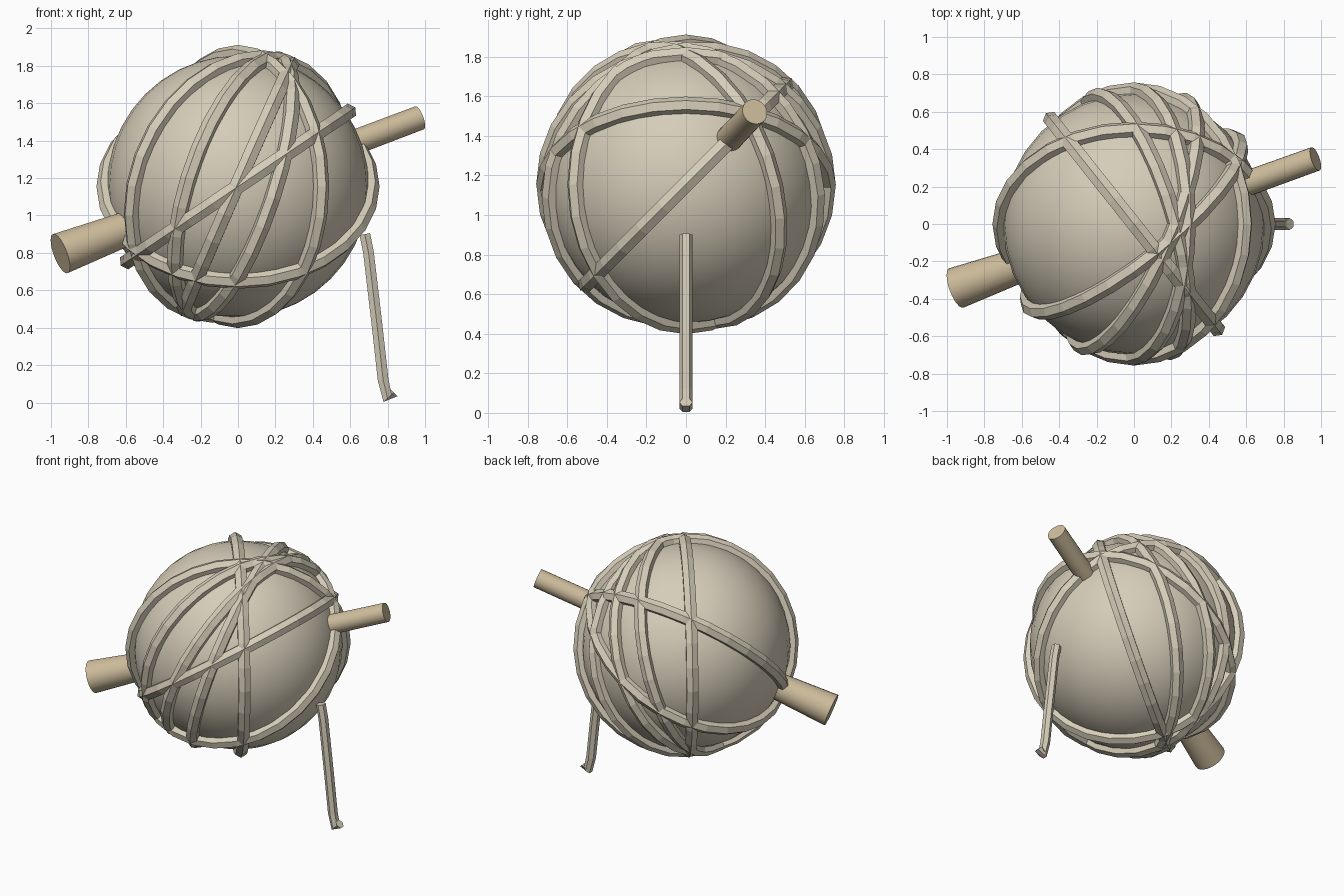
import bpy, bmesh, math
from mathutils import Vector

if "Cube" in bpy.data.objects:
    bpy.data.objects.remove(bpy.data.objects["Cube"])

CENTER = Vector((0, 0, 1.155))


def material(name, rgb):
    m = bpy.data.materials.new(name)
    m.diffuse_color = (*rgb, 1)
    m.use_nodes = True
    m.node_tree.nodes["Principled BSDF"].inputs["Base Color"].default_value = m.diffuse_color
    return m


YARN = material("yarn beige", (0.67, 0.61, 0.485))
WOOD = material("wood tan", (0.62, 0.51, 0.335))


def finish(name, bm, mat):
    bmesh.ops.recalc_face_normals(bm, faces=bm.faces)
    me = bpy.data.meshes.new(name)
    bm.to_mesh(me)
    bm.free()
    me.materials.append(mat)
    ob = bpy.data.objects.new(name, me)
    bpy.context.collection.objects.link(ob)
    return ob


def loft(name, sections, closed, mat):
    """Skin a list of equal-sized cross-sections."""
    bm = bmesh.new()
    rows = [[bm.verts.new(p) for p in s] for s in sections]
    n = len(rows[0])
    pairs = list(zip(rows, rows[1:]))
    if closed:
        pairs.append((rows[-1], rows[0]))
    else:
        bm.faces.new(rows[0])
        bm.faces.new(rows[-1])
    for a, b in pairs:
        for i in range(n):
            j = (i + 1) % n
            bm.faces.new((a[i], a[j], b[j], b[i]))
    return finish(name, bm, mat)


def section(c, u, v, r, sides):
    return [c + r * (math.cos(a) * u + math.sin(a) * v)
            for a in (2 * math.pi * i / sides for i in range(sides))]


def smooth(ob):
    bpy.ops.object.select_all(action='DESELECT')
    bpy.context.view_layer.objects.active = ob
    ob.select_set(True)
    bpy.ops.object.shade_smooth_by_angle(angle=math.radians(35))


# ball core
bm = bmesh.new()
bmesh.ops.create_uvsphere(bm, u_segments=32, v_segments=20, radius=0.70)
bmesh.ops.translate(bm, verts=bm.verts, vec=CENTER)
smooth(finish("ball", bm, YARN))

# strands wound around the ball, each given by the normal of its plane
normals = [(0.78, 0.62, 0), (-0.56, 0, 0.83), (0, -0.71, 0.71),
           (-0.60, 0.75, 0.27), (-0.88, 0.37, 0.29),
           (-0.91, 0.01, 0.40), (-0.91, -0.27, 0.30)]
SEG = 28
for k, nrm in enumerate(normals):
    n = Vector(nrm).normalized()
    a = n.cross(Vector((0, 1, 0)) if abs(n.y) < 0.3 else Vector((1, 0, 0))).normalized()
    b = n.cross(a)
    rings = []
    for i in range(SEG):
        t = 2 * math.pi * i / SEG
        rad = math.cos(t) * a + math.sin(t) * b
        rings.append(section(CENTER + 0.712 * rad, rad, n, 0.045, 6))
    loft(f"strand_{k + 1}", rings, True, YARN)

# loose yarn tail with a small hook at its end
path = [(0.678, 0.90), (0.698, 0.80), (0.745, 0.40), (0.776, 0.12), (0.800, 0.022), (0.832, 0.054)]
pts = [Vector((x, 0, z)) for x, z in path]
sections = []
for i, p in enumerate(pts):
    d = (pts[min(i + 1, len(pts) - 1)] - pts[max(i - 1, 0)]).normalized()
    y = Vector((0, 1, 0))
    sections.append(section(p, y, d.cross(y), 0.033, 6))
loft("yarn_tail", sections, False, YARN)

# tapered wooden stick through the ball
axis = Vector((0.96, 0.345, 0.363))
d = axis.normalized()
u = d.cross(Vector((0, 0, 1))).normalized()
v = d.cross(u)
mid = CENTER + Vector((0.01, 0.003, 0.004))
stick = [section(mid + s * axis, u, v, r, 24)
         for s, r in ((-1, 0.112), (-0.6, 0.09), (0, 0.07), (1, 0.066))]
smooth(loft("stick", stick, False, WOOD))
